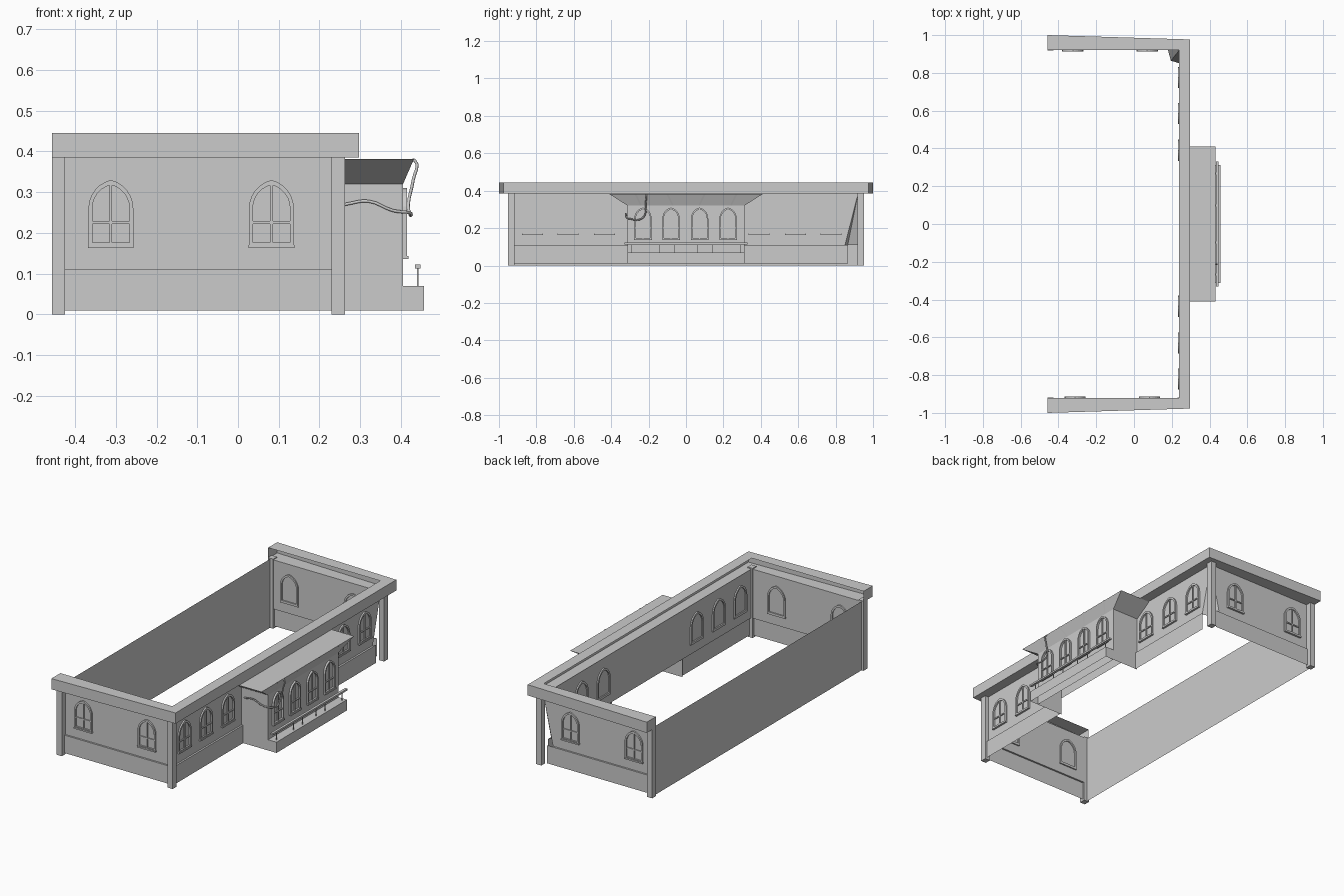
import bpy, bmesh, math
from mathutils import Matrix, Vector

if "Cube" in bpy.data.objects:
    bpy.data.objects.remove(bpy.data.objects["Cube"])


def mesh_object(name, bm):
    me = bpy.data.meshes.new(name)
    bm.normal_update()
    bm.to_mesh(me)
    bm.free()
    ob = bpy.data.objects.new(name, me)
    bpy.context.collection.objects.link(ob)
    return ob


def add_box(bm, x0, x1, y0, y1, z0, z1):
    m = Matrix.Translation(((x0 + x1) / 2, (y0 + y1) / 2, (z0 + z1) / 2))
    m = m @ Matrix.Diagonal((x1 - x0, y1 - y0, z1 - z0, 1))
    bmesh.ops.create_cube(bm, size=1, matrix=m)


def box(name, *dims):
    bm = bmesh.new()
    add_box(bm, *dims)
    return mesh_object(name, bm)


def sheets(name, polys):
    """Thin panels: each item is one polygon's corner points."""
    bm = bmesh.new()
    for p in polys:
        bm.faces.new([bm.verts.new(v) for v in p])
    bmesh.ops.remove_doubles(bm, verts=bm.verts, dist=1e-5)
    return mesh_object(name, bm)


def strip(pa, pb):
    """Quads between two matching rails of points."""
    return [(pa[i], pa[i + 1], pb[i + 1], pb[i]) for i in range(len(pa) - 1)]


Z0, ZP, ZT, ZC = 0.01, 0.11, 0.385, 0.445      # floor, plinth, wall top, cornice top
XB, XW, XP = -0.445, 0.24, 0.25                # back, wall plane, plinth plane
YW, YP = 0.92, 0.93
HX, HY = 0.18, 0.85                            # damaged corner opening
BX, BY = 0.405, 0.312                          # bay front and half width

# Walls (upper sheet, small ledge, plinth)
sheets("left_end_wall", [
    [(XB, -YW, ZP), (XW, -YW, ZP), (XW, -YW, ZT), (XB, -YW, ZT)],
    [(XB, -YP, ZP), (XP, -YP, ZP), (XW, -YW, ZP), (XB, -YW, ZP)],
    [(XB, -YP, Z0), (XP, -YP, Z0), (XP, -YP, ZP), (XB, -YP, ZP)]])
sheets("right_end_wall", [
    [(HX, YW, ZP), (XB, YW, ZP), (XB, YW, ZT), (XW, YW, ZT)],
    [(0.21, YP, ZP), (XB, YP, ZP), (XB, YW, ZP), (HX, YW, ZP)],
    [(0.21, YP, Z0), (XB, YP, Z0), (XB, YP, ZP), (0.21, YP, ZP)]])
sheets("long_wall", [[(XW, -YW, ZP), (XW, HY, ZP), (XW, YW, ZT), (XW, -YW, ZT)]])
for name, a, b, c in (("plinth_left", -YP, -BY, -YW), ("plinth_right", BY, 0.865, BY)):
    sheets(name, [
        [(XP, a, Z0), (XP, b, Z0), (XP, b, ZP), (XP, a, ZP)],
        [(XP, a, ZP), (XP, b, ZP), (XW, b if b < 0 else HY, ZP), (XW, c, ZP)]])
sheets("back_wall", [[(XB, YP, 0), (XB, -YP, 0), (XB, -YP, ZT), (XB, YP, ZT)]])

# Broken corner panel sloping inward
mid = (0.195, 0.865, ZP)
sheets("broken_corner_panel", [
    [(HX, YW, ZP), mid, (XW, YW, ZT)],
    [mid, (XW, HY, ZP), (XW, YW, ZT)]])

# Corner posts
for i, (x0, x1) in enumerate(((-0.457, -0.425), (0.23, 0.262))):
    for s in (-1, 1):
        ys = sorted((s * 0.918, s * 0.952))
        box(f"corner_post_{i}_{'left' if s < 0 else 'right'}", x0, x1, *ys, 0, 0.39)

# Cornice: channel open on the inside
inner = [(-0.457, -0.92), (0.237, -0.92), (0.237, 0.92), (-0.457, 0.92)]
outer = [(-0.457, -1.0), (0.297, -0.977), (0.297, 0.977), (-0.457, 1.0)]


def at(pts, z):
    return [(x, y, z) for x, y in pts]


ib, ob_, it, ot = at(inner, ZT), at(outer, ZT), at(inner, ZC), at(outer, ZC)
caps = [(ib[k], ob_[k], ot[k], it[k]) for k in (0, 3)]
sheets("cornice", strip(ib, ob_) + strip(ob_, ot) + strip(ot, it) + caps)

# Bay shell
foot = [(XW, -BY), (BX, -BY), (BX, BY), (XW, BY)]
zb = 0.32
lo, hi = at(foot, Z0), at(foot, zb)
sheets("bay_walls", strip(lo, hi))

# Flared bay roof
brim = at([(XW, -0.41), (0.432, -0.41), (0.432, 0.41), (XW, 0.41)], 0.382)
sheets("bay_roof", strip(hi, brim) + [brim])
bm = bmesh.new()
for y0, y1 in ((-0.24, -0.27), (-0.07, -0.1), (0.07, 0.1), (0.24, 0.27)):
    p = [bm.verts.new(v) for v in (
        (BX, y0 - 0.004, zb), (BX, y0 + 0.004, zb),
        (0.435, y1 + 0.006, 0.382), (0.435, y1 - 0.006, 0.382))]
    bm.faces.new(p)
mesh_object("roof_seams", bm)

# Balcony
bal = [(BX, -BY), (0.457, -BY), (0.457, BY), (BX, BY)]
b0, b1 = at(bal, Z0), at(bal, 0.07)
sheets("balcony", strip(b0, b1) + [b1])
box("balcony_rail", 0.434, 0.448, -0.33, 0.33, 0.113, 0.123)
for i, y in enumerate((-0.29, -0.14, -0.06, 0.06, 0.14, 0.29)):
    box(f"rail_post_{i}", 0.439, 0.443, y - 0.002, y + 0.002, 0.07, 0.114)


def arch(w, spring, base, r=1.3, n=6):
    """Pointed arch outline, anticlockwise from lower left."""
    R, c = r * w, r * w - w
    top = math.acos(c / R)
    right = [(-c + R * math.cos(top * i / n), spring + R * math.sin(top * i / n))
             for i in range(n + 1)]
    left = [(-x, z) for x, z in reversed(right[:-1])]
    return [(-w, base), (w, base)] + right + left


def window_mesh(w, h, front, back):
    bm = bmesh.new()
    t = 0.17 * w
    spring = h - w * math.sqrt(1.3 ** 2 - 0.3 ** 2)
    o, i = arch(w, spring, 0), arch(w - t, spring, t)
    rings = []
    for pts, y in ((o, back), (o, -front), (i, -front), (i, back)):
        rings.append([bm.verts.new((x, y, z)) for x, z in pts])
    n = len(o)
    for a in range(4):
        ra, rb = rings[a], rings[(a + 1) % 4]
        for k in range(n):
            bm.faces.new((ra[k], ra[(k + 1) % n], rb[(k + 1) % n], rb[k]))
    # glazing bars and sill
    b = 0.06 * w
    add_box(bm, -b, b, -front * 0.7, 0, t, h - t)
    for zz in (0.36 * h, ):
        add_box(bm, -w + t, w - t, -front * 0.7, 0, zz - b, zz + b)
    add_box(bm, -w * 1.02, w * 1.02, -front * 1.4, back, -0.004, 0.004)
    bm.normal_update()
    bmesh.ops.recalc_face_normals(bm, faces=bm.faces)
    me = bpy.data.meshes.new("window")
    bm.to_mesh(me)
    bm.free()
    return me


def place(name, me, loc, deg):
    ob = bpy.data.objects.new(name, me)
    ob.matrix_world = Matrix.Translation(loc) @ Matrix.Rotation(math.radians(deg), 4, 'Z')
    bpy.context.collection.objects.link(ob)


# Windows on the end walls, long wall and bay
big = window_mesh(0.055, 0.163, 0.008, 0.007)
small = window_mesh(0.046, 0.17, 0.01, 0.004)
for i, x in enumerate((-0.312, 0.082)):
    place(f"left_end_window_{i}", big, (x, -YW, 0.167), 0)
    place(f"right_end_window_{i}", big, (x - 0.012, YW, 0.167), 180)
for i, y in enumerate((-0.82, -0.63, -0.435, 0.39, 0.585, 0.775)):
    place(f"long_wall_window_{i}", big, (XW, y, 0.167), 90)
for i, y in enumerate((-0.23, -0.08, 0.073, 0.225)):
    place(f"bay_window_{i}", small, (BX, y, 0.14), 90)

# Hanging cable
cu = bpy.data.curves.new("cable", 'CURVE')
cu.dimensions = '3D'
cu.bevel_depth = 0.004
cu.bevel_resolution = 1
cu.resolution_u = 4
path = [(0.262, -0.32, 0.27), (0.32, -0.322, 0.278), (0.38, -0.318, 0.255),
        (0.42, -0.30, 0.25), (0.422, -0.25, 0.245), (0.418, -0.22, 0.27),
        (0.43, -0.215, 0.33), (0.434, -0.212, 0.378), (0.42, -0.212, 0.375)]
sp = cu.splines.new('BEZIER')
sp.bezier_points.add(len(path) - 1)
for bp, p in zip(sp.bezier_points, path):
    bp.co = p
    bp.handle_left_type = bp.handle_right_type = 'AUTO'
cable = bpy.data.objects.new("cable", cu)
bpy.context.collection.objects.link(cable)
